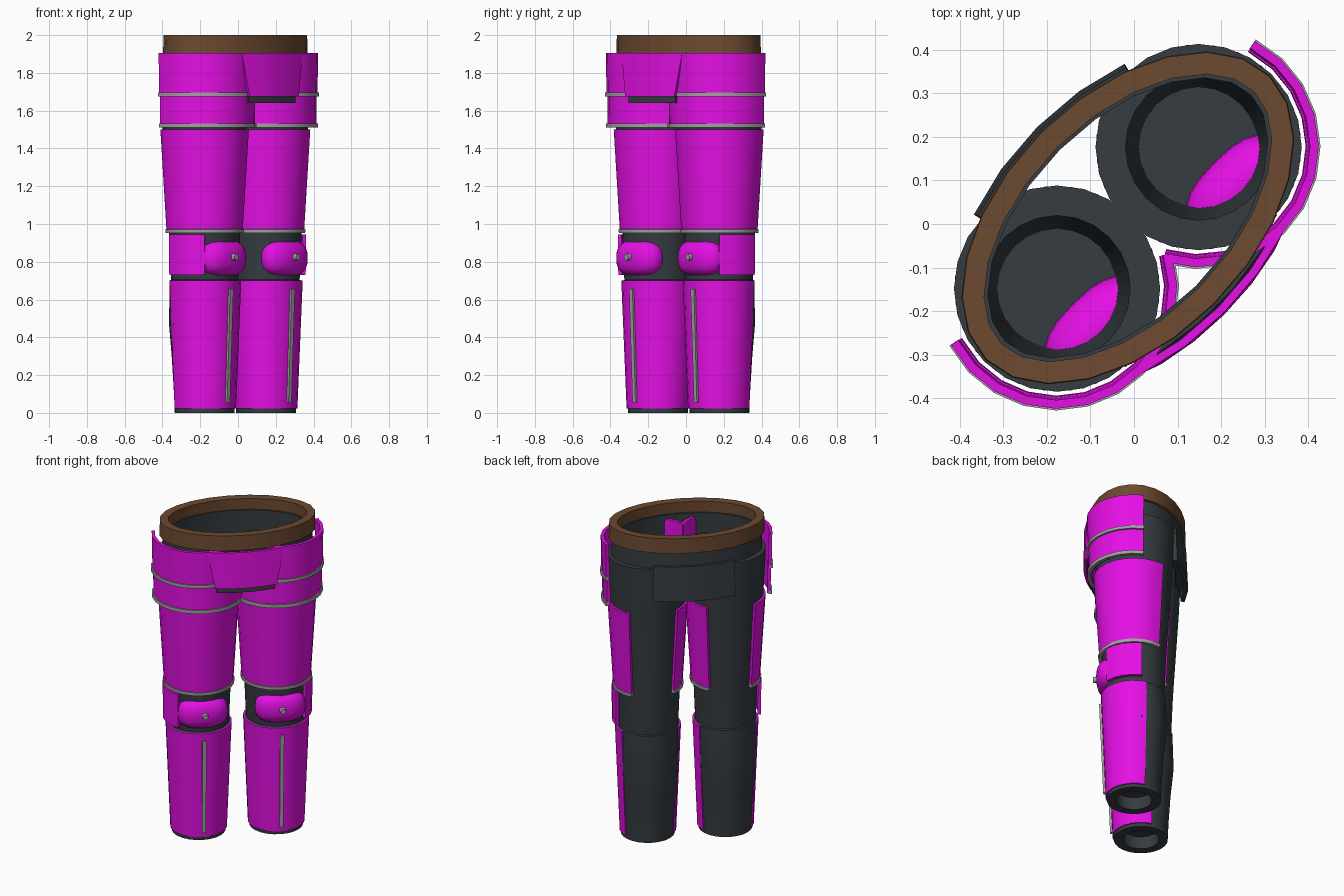
import bpy, bmesh
from math import sin, cos, radians, pi
from mathutils import Matrix

cube = bpy.data.objects.get("Cube")
if cube:
    bpy.data.objects.remove(cube, do_unlink=True)


def material(name, rgb):
    m = bpy.data.materials.new(name)
    m.use_nodes = True
    m.diffuse_color = (*rgb, 1)
    m.node_tree.nodes["Principled BSDF"].inputs["Base Color"].default_value = (*rgb, 1)
    return m


MAGENTA = material("magenta", (0.78, 0.005, 0.78))
DARK = material("dark_cloth", (0.036, 0.045, 0.052))
BROWN = material("brown_leather", (0.15, 0.068, 0.03))
GREY = material("grey_trim", (0.36, 0.36, 0.36))

# The figure stands turned by an eighth of a turn
PLACE = Matrix.Rotation(pi / 4, 4, 'Z') @ Matrix.Translation((0, 0.02, 0))
LEG_X = 0.23


def finish(name, bm, mat, thick=0):
    me = bpy.data.meshes.new(name)
    bm.to_mesh(me)
    bm.free()
    me.materials.append(mat)
    me.transform(PLACE)
    ob = bpy.data.objects.new(name, me)
    bpy.context.collection.objects.link(ob)
    bpy.ops.object.select_all(action='DESELECT')
    ob.select_set(True)
    bpy.context.view_layer.objects.active = ob
    if thick:
        mod = ob.modifiers.new("thickness", 'SOLIDIFY')
        mod.thickness = thick
        mod.offset = -1
        bpy.ops.object.modifier_apply(modifier=mod.name)
    bpy.ops.object.shade_smooth_by_angle(angle=radians(35))
    return ob


def shell(name, mat, rings, start=-180, end=180, cx=0, side=1, thick=0.02):
    """Curved plate through rings (z, x radius, y radius, y shift, width factor);
    angle 0 is the front and positive angles run to the given side."""
    bm = bmesh.new()
    closed = end - start >= 360
    n = max(2, round((end - start) / 15))
    rows = []
    for ring in rings:
        z, a, b, dy, w = (tuple(ring) + (0, 1)[len(ring) - 3:])
        row = []
        for j in range(n if closed else n + 1):
            t = radians(start + (end - start) * j / n) * w
            row.append(bm.verts.new((cx + side * a * sin(t), dy - b * cos(t), z)))
        rows.append(row)
    for low, up in zip(rows, rows[1:]):
        for j in range(n):
            k = (j + 1) % len(low)
            face = [low[j], low[k], up[k], up[j]]
            bm.faces.new(face if side > 0 else face[::-1])
    bmesh.ops.remove_doubles(bm, verts=bm.verts, dist=0.0005)
    return finish(name, bm, mat, thick)


def plate(name, mat, low, high, start, end, cx, side, thick=0.02):
    """Round plate between two (z, radius) rings."""
    shell(name, mat, [(z, r, r) for z, r in (low, high)], start, end, cx, side, thick)


# Hollow trouser leg, from the sole opening up and down again to the inner floor
LEG = [(0.08, 0.0001), (0.08, 0.105), (0, 0.105), (0, 0.158), (0.1, 0.162),
       (0.3, 0.172), (0.47, 0.18), (0.7, 0.185), (0.705, 0.178), (0.95, 0.188),
       (1.5, 0.222), (1.8, 0.237), (1.8, 0.168), (0.82, 0.138), (0.82, 0.0001)]


def calf(z):
    return 0.012 * max(0, 1 - abs(z - 0.47) / 0.23)


for side, label in ((1, "left"), (-1, "right")):
    cx = side * LEG_X
    shell(label + "_trouser_leg", DARK, [(z, r, r, calf(z)) for z, r in LEG],
          cx=cx, side=side, thick=0)

    # Shin guard and its front rib
    plate(label + "_shin_guard", MAGENTA, (0.022, 0.166), (0.7, 0.194), -118, 118, cx, side, 0.012)
    plate(label + "_shin_rib", GREY, (0.055, 0.18), (0.655, 0.204), -3.5, 3.5, cx, side, 0.015)

    # Thigh guard with lower trim
    plate(label + "_thigh_guard", MAGENTA, (0.96, 0.203), (1.5, 0.236), -142, 142, cx, side, 0.016)
    plate(label + "_thigh_trim", GREY, (0.952, 0.209), (0.972, 0.21), -142, 142, cx, side)

    # Overlapping hip plates, each with a trim along its lower edge
    plate(label + "_lower_hip_plate", MAGENTA, (1.515, 0.266), (1.68, 0.268), -62, 107, cx, side)
    plate(label + "_upper_hip_plate", MAGENTA, (1.68, 0.272), (1.905, 0.276), -62, 107, cx, side)
    plate(label + "_lower_hip_trim", GREY, (1.51, 0.274), (1.532, 0.274), -62, 107, cx, side)
    plate(label + "_upper_hip_trim", GREY, (1.676, 0.28), (1.696, 0.28), -62, 107, cx, side)

    # Outer knee plate
    plate(label + "_outer_knee_plate", MAGENTA, (0.73, 0.21), (0.945, 0.212), 45, 108, cx, side)

    # Domed knee pad, squared off towards its ends
    bm = bmesh.new()
    bmesh.ops.create_uvsphere(bm, u_segments=24, v_segments=14, radius=1)
    for v in bm.verts:
        x, y, z = v.co
        squash = [abs(c) ** 0.75 * (1 if c > 0 else -1) for c in (x, z)]
        v.co = (cx + 0.15 * squash[0], -0.135 + 0.085 * y, 0.82 + 0.1 * squash[1])
    finish(label + "_knee_pad", bm, MAGENTA)

    # Knee bolt
    bm = bmesh.new()
    bmesh.ops.create_cone(bm, cap_ends=True, segments=12, radius1=0.021, radius2=0.016, depth=0.03,
                          matrix=Matrix.Translation((cx, -0.224, 0.825)) @ Matrix.Rotation(pi / 2, 4, 'X'))
    finish(label + "_knee_bolt", bm, GREY)

# Waist, belt and the hanging flaps
shell("waist", DARK, [(1.65, 0.448, 0.268), (1.93, 0.445, 0.266)], thick=0.045)
shell("belt", BROWN, [(1.905, 0.462, 0.281), (2.0, 0.46, 0.279)], thick=0.05)
shell("front_cloth_flap", DARK, [(1.64, 0.49, 0.294), (1.86, 0.48, 0.288)], -21, 21)
shell("front_armour_flap", MAGENTA,
      [(1.675, 0.5, 0.314, 0, 0.8), (1.905, 0.5, 0.31)], -27, 27, thick=0.018)
shell("back_cloth_flap", DARK, [(1.6, 0.49, 0.295), (1.82, 0.48, 0.285)], 150, 210, thick=0.025)
